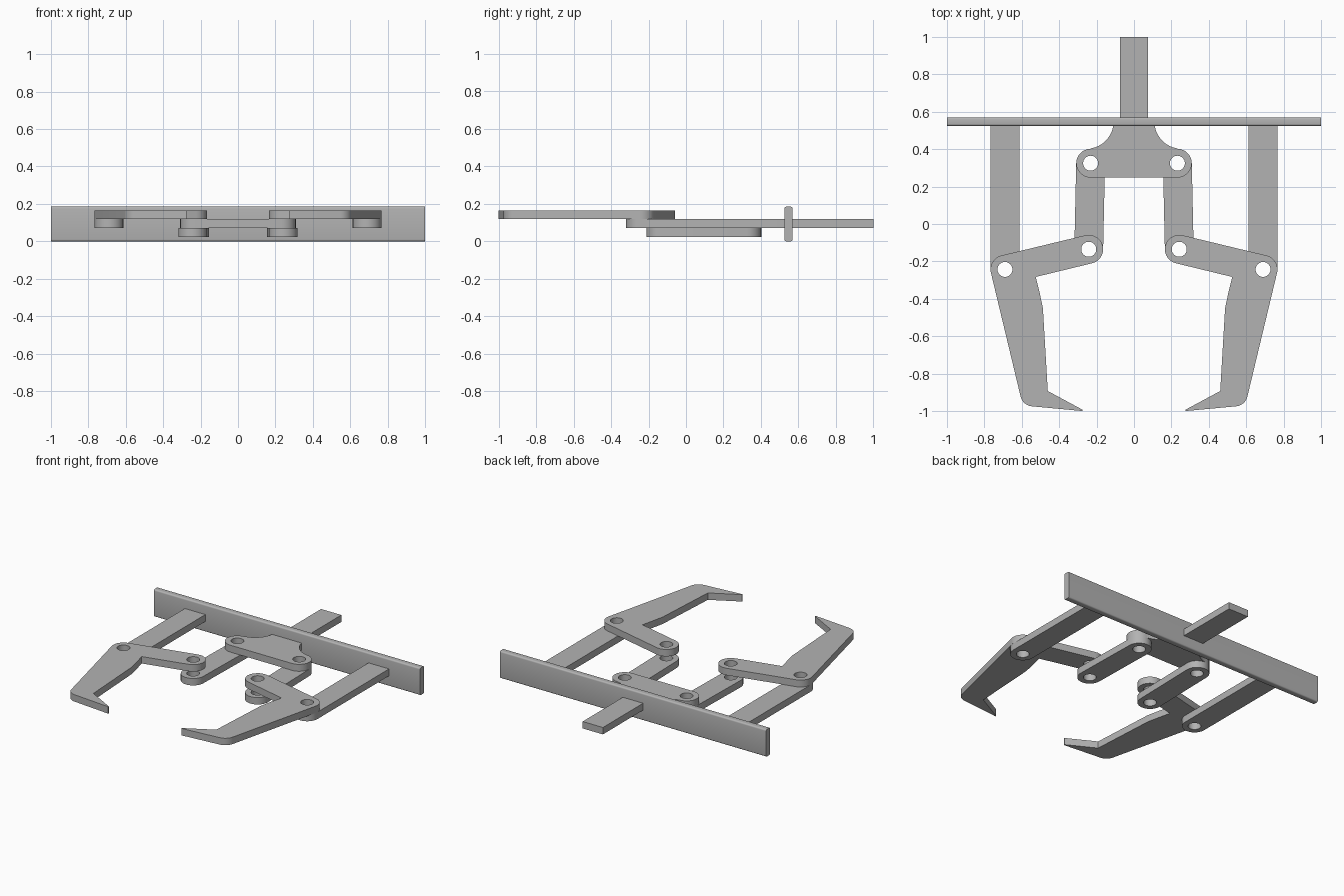
import bpy, bmesh
from math import cos, sin, radians
from mathutils import Vector

cube = bpy.data.objects.get("Cube")
if cube:
    bpy.data.objects.remove(cube, do_unlink=True)

grey = bpy.data.materials.new("plain grey")
grey.use_nodes = True
color = (0.45, 0.45, 0.45, 1)
grey.diffuse_color = color
grey.node_tree.nodes["Principled BSDF"].inputs["Base Color"].default_value = color

LOBE, HOLE = 0.077, 0.04
THICK = 0.047
LINK_Z, MID_Z, JAW_Z = 0.024, 0.071, 0.118      # underside of each layer
LINK_TOP = Vector((0.232, 0.325))
LINK_LOW = Vector((0.242, -0.135))
PIVOT = Vector((0.69, -0.243))


def arc(center, radius, start, end, steps=14):
    """Points along an arc, angles in degrees."""
    angles = [radians(start + (end - start) * i / steps) for i in range(steps + 1)]
    return [(center[0] + radius * cos(a), center[1] + radius * sin(a)) for a in angles]


def mirrored(points):
    return [(-x, y) for x, y in reversed(points)]


def finish(name, mesh):
    obj = bpy.data.objects.new(name, mesh)
    bpy.context.collection.objects.link(obj)
    mesh.materials.clear()
    mesh.materials.append(grey)
    bpy.ops.object.select_all(action="DESELECT")
    obj.select_set(True)
    bpy.context.view_layer.objects.active = obj
    bpy.ops.object.shade_smooth_by_angle(angle=radians(30))
    return obj


def plate(name, outline, holes, bottom):
    """Flat bar cut from an outline with round pin holes."""
    curve = bpy.data.curves.new(name, "CURVE")
    curve.dimensions = "2D"
    curve.fill_mode = "BOTH"
    curve.extrude = THICK / 2
    for loop in [outline] + [arc(h, HOLE, 0, 348.75, 31) for h in holes]:
        spline = curve.splines.new("POLY")
        spline.points.add(len(loop) - 1)
        for point, (x, y) in zip(spline.points, loop):
            point.co = (x, y, 0, 1)
        spline.use_cyclic_u = True
    helper = bpy.data.objects.new(name + " curve", curve)
    bpy.context.collection.objects.link(helper)
    graph = bpy.context.evaluated_depsgraph_get()
    mesh = bpy.data.meshes.new_from_object(helper.evaluated_get(graph))
    bpy.data.objects.remove(helper, do_unlink=True)
    bm = bmesh.new()
    bm.from_mesh(mesh)
    bmesh.ops.remove_doubles(bm, verts=bm.verts, dist=0.0001)
    bmesh.ops.translate(bm, verts=bm.verts, vec=(0, 0, bottom + THICK / 2))
    bmesh.ops.recalc_face_normals(bm, faces=bm.faces)
    bm.to_mesh(mesh)
    bm.free()
    mesh.name = name
    return finish(name, mesh)


# Cross plate with softened long edges
bm = bmesh.new()
bmesh.ops.create_cube(bm, size=1)
for v in bm.verts:
    v.co = (v.co.x * 2, v.co.y * 0.044 + 0.547, (v.co.z + 0.5) * 0.185)
long_edges = [e for e in bm.edges if abs(e.verts[0].co.x - e.verts[1].co.x) > 1]
bmesh.ops.bevel(bm, geom=long_edges, offset=0.01, segments=4, profile=0.5, affect="EDGES")
mesh = bpy.data.meshes.new("cross_plate")
bm.to_mesh(mesh)
bm.free()
finish("cross_plate", mesh)

# Central slider: stem, flared shoulders and two rounded lugs
half = (arc(LINK_TOP, LOBE, -90, 90)
        + arc((0.255, 0.548), 0.146, 262, 180)
        + [(0.076, 0.548), (0.076, 1.0)])
plate("slider", half + mirrored(half), [LINK_TOP, (-LINK_TOP.x, LINK_TOP.y)], MID_Z)

# Outlines for the parts on the left side
link = arc(LINK_TOP, LOBE, 0, 180) + arc(LINK_LOW, LOBE, 180, 360)
arm = [(PIVOT.x + LOBE, 0.535), (PIVOT.x - LOBE, 0.535)] + arc(PIVOT, LOBE, 180, 360)
jaw = (arc(PIVOT, LOBE, -13.5, 76.5) + arc(LINK_LOW, LOBE, 76.5, 256.5)
       + [(0.525, -0.283), (0.505, -0.365), (0.487, -0.45), (0.461, -0.893),
          (0.275, -0.993), (0.275, -1.0)]
       + arc((0.54, -0.907), 0.068, -85, -13.5, 8))

parts = [("link", link, [LINK_TOP, LINK_LOW], LINK_Z),
         ("arm", arm, [PIVOT], MID_Z),
         ("jaw", jaw, [PIVOT, LINK_LOW], JAW_Z)]
for part, outline, holes, bottom in parts:
    plate("left_" + part, outline, holes, bottom)
    plate("right_" + part, mirrored(outline), [(-h.x, h.y) for h in holes], bottom)
